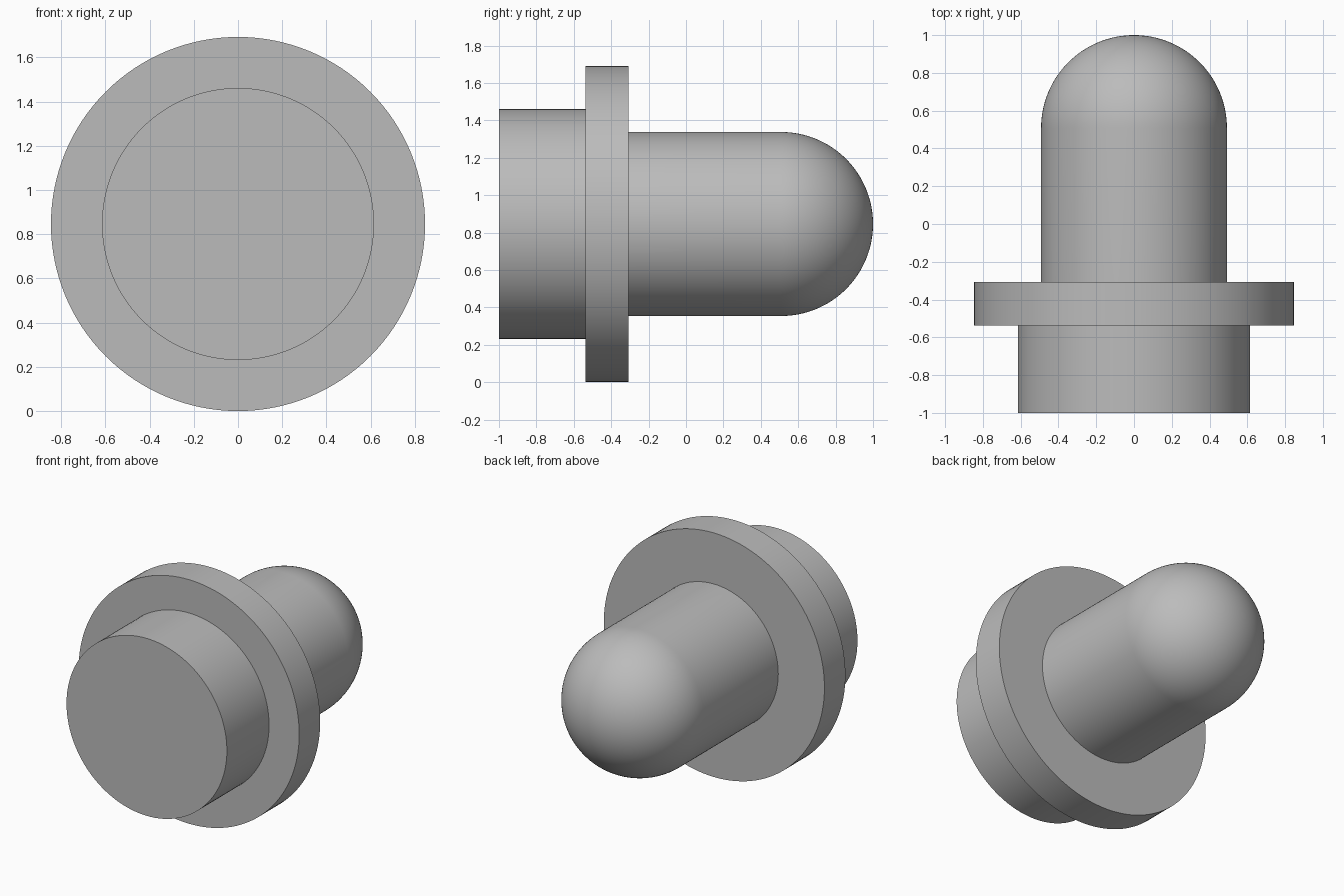
import bpy
import bmesh
import math
from mathutils import Matrix, Vector

cube = bpy.data.objects.get("Cube")
if cube:
    bpy.data.objects.remove(cube, do_unlink=True)

SEGMENTS = 128
AXIS_Z = 0.846

grey = bpy.data.materials.new("plain_grey")
grey.use_nodes = True
colour = (0.5, 0.5, 0.5, 1)
grey.diffuse_color = colour
grey.node_tree.nodes["Principled BSDF"].inputs["Base Color"].default_value = colour


def lathe(name, profile):
    """Revolve (radius, y) points around the horizontal front-to-back axis."""
    bm = bmesh.new()
    verts = [bm.verts.new((r, y, 0)) for r, y in profile]
    edges = [bm.edges.new(pair) for pair in zip(verts, verts[1:])]
    bmesh.ops.spin(bm, geom=verts + edges, cent=(0, 0, 0), axis=(0, 1, 0),
                   angle=math.tau, steps=SEGMENTS, use_merge=True)
    bmesh.ops.remove_doubles(bm, verts=bm.verts, dist=1e-5)
    bmesh.ops.recalc_face_normals(bm, faces=bm.faces)
    mesh = bpy.data.meshes.new(name)
    bm.to_mesh(mesh)
    bm.free()
    mesh.materials.append(grey)
    obj = bpy.data.objects.new(name, mesh)
    obj.location.z = AXIS_Z
    bpy.context.collection.objects.link(obj)
    bpy.ops.object.select_all(action="DESELECT")
    obj.select_set(True)
    bpy.context.view_layer.objects.active = obj
    bpy.ops.object.shade_smooth_by_angle(angle=math.radians(30))
    return obj


def disc(name, radius, y0, y1):
    return lathe(name, [(0, y0), (radius, y0), (radius, y1), (0, y1)])


# Stepped base: front collar and wide flange
collar_back, flange_back = -0.538, -0.308
disc("front_collar", 0.615, -1, collar_back)
disc("flange", AXIS_Z, collar_back, flange_back)

# Pin with a hemispherical tip
pin_radius = 0.492
dome_start = 1 - pin_radius
dome = [(pin_radius * math.cos(a), dome_start + pin_radius * math.sin(a))
        for a in (math.pi / 2 * i / 32 for i in range(32))]
lathe("round_tipped_pin", [(0, flange_back), (pin_radius, flange_back)] + dome + [(0, 1)])
